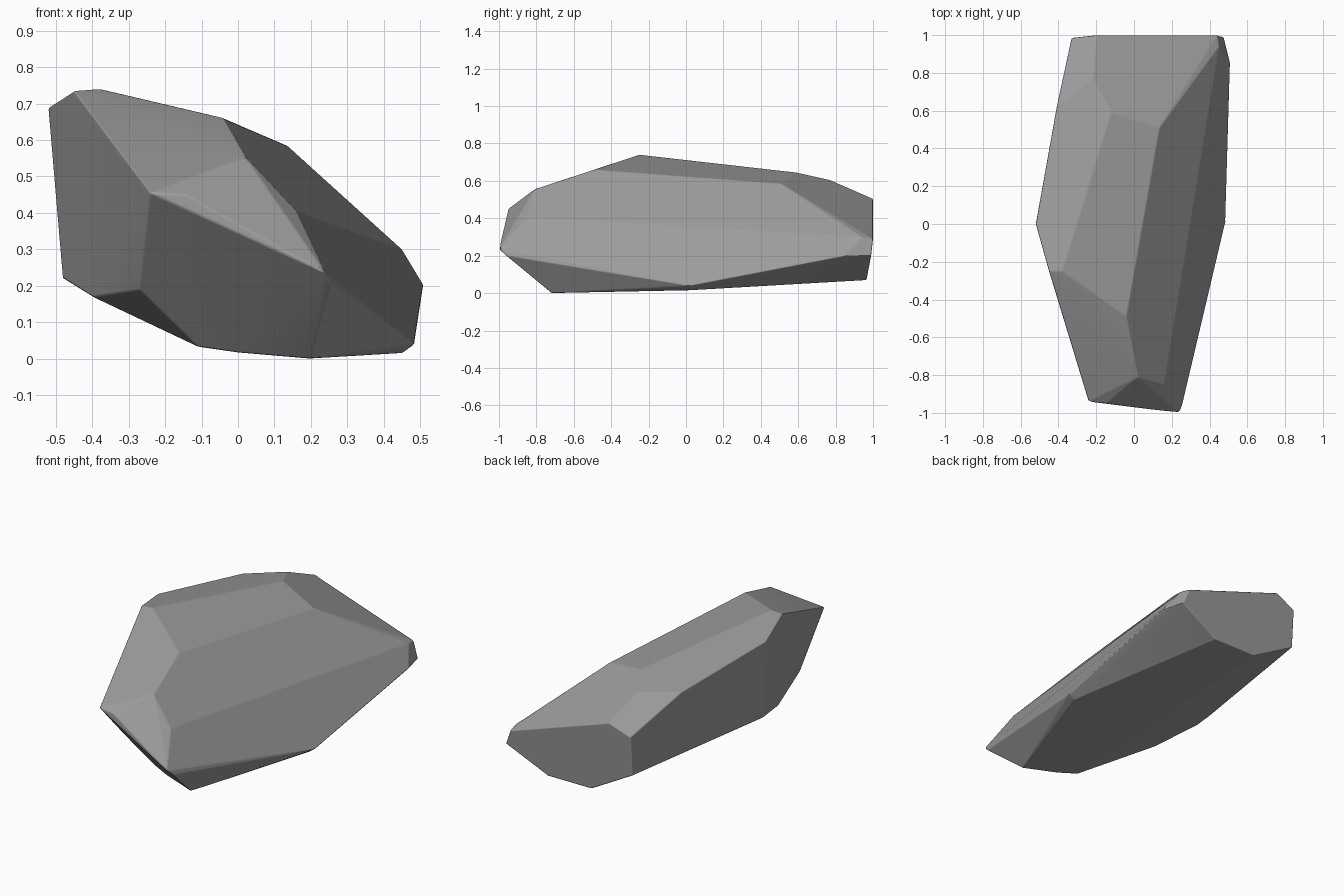
import bpy
import bmesh
import math
from mathutils import Vector

default_cube = bpy.data.objects.get("Cube")
if default_cube:
    bpy.data.objects.remove(default_cube, do_unlink=True)


def make_material(name, colour):
    material = bpy.data.materials.new(name)
    material.use_nodes = True
    material.diffuse_color = colour
    shader = next(n for n in material.node_tree.nodes if n.type == "BSDF_PRINCIPLED")
    shader.inputs["Base Color"].default_value = colour
    shader.inputs["Roughness"].default_value = 0.9
    return material


# Corners of the chiselled stone, grouped by the region they bound
crown_corners = [
    (-.52, 0, .69), (-.45, -.25, .735), (-.38, -.25, .74), (-.04, -.49, .66),
    (.135, .51, .585), (-.12, .59, .645), (-.22, .77, .605), (-.41, .62, .60),
]
front_corners = [
    (-.24, -.94, .455), (-.145, -.95, .45), (.02, -.81, .555), (.16, -.85, .405),
    (.24, -1, .235), (.255, -.96, .2), (-.27, -.67, .19),
]
back_corners = [
    (-.33, .985, .45), (-.2, 1, .505), (.44, 1, .29), (.45, .94, .3), (.475, .99, .2),
    (.51, .85, .2), (.22, .965, .07), (-.06, .965, .07), (-.33, .97, .22),
]
base_corners = [
    (.2, -.72, 0), (0, -.66, .017), (-.11, -.62, .033), (-.4, -.28, .17),
    (-.48, -.04, .22), (-.48, .1, .235), (.485, .02, .04), (.45, .02, .015),
]


def build_rock(name, corners, material):
    """Wrap the corners in a convex shell and merge nearly flat facets."""
    shell = bmesh.new()
    for corner in corners:
        shell.verts.new(Vector(corner))
    result = bmesh.ops.convex_hull(shell, input=shell.verts[:])
    unused = {item for item in result["geom_interior"] + result["geom_unused"]
              if isinstance(item, bmesh.types.BMVert)}
    bmesh.ops.delete(shell, geom=list(unused), context="VERTS")
    bmesh.ops.dissolve_limit(shell, angle_limit=math.radians(6),
                             verts=shell.verts[:], edges=shell.edges[:])
    bmesh.ops.recalc_face_normals(shell, faces=shell.faces[:])

    mesh = bpy.data.meshes.new(name)
    shell.to_mesh(mesh)
    shell.free()
    mesh.materials.append(material)
    rock = bpy.data.objects.new(name, mesh)
    bpy.context.collection.objects.link(rock)
    return rock


stone_grey = make_material("stone grey", (.33, .33, .33, 1))
rock = build_rock("rock", crown_corners + front_corners + back_corners + base_corners,
                  stone_grey)

# Slightly worn edges between the broad facets
worn_edges = rock.modifiers.new("worn edges", "BEVEL")
worn_edges.width = .006
worn_edges.segments = 2
worn_edges.limit_method = "ANGLE"
worn_edges.angle_limit = math.radians(12)
worn_edges.harden_normals = True

bpy.context.view_layer.objects.active = rock
rock.select_set(True)
bpy.ops.object.shade_smooth_by_angle(angle=math.radians(30))
